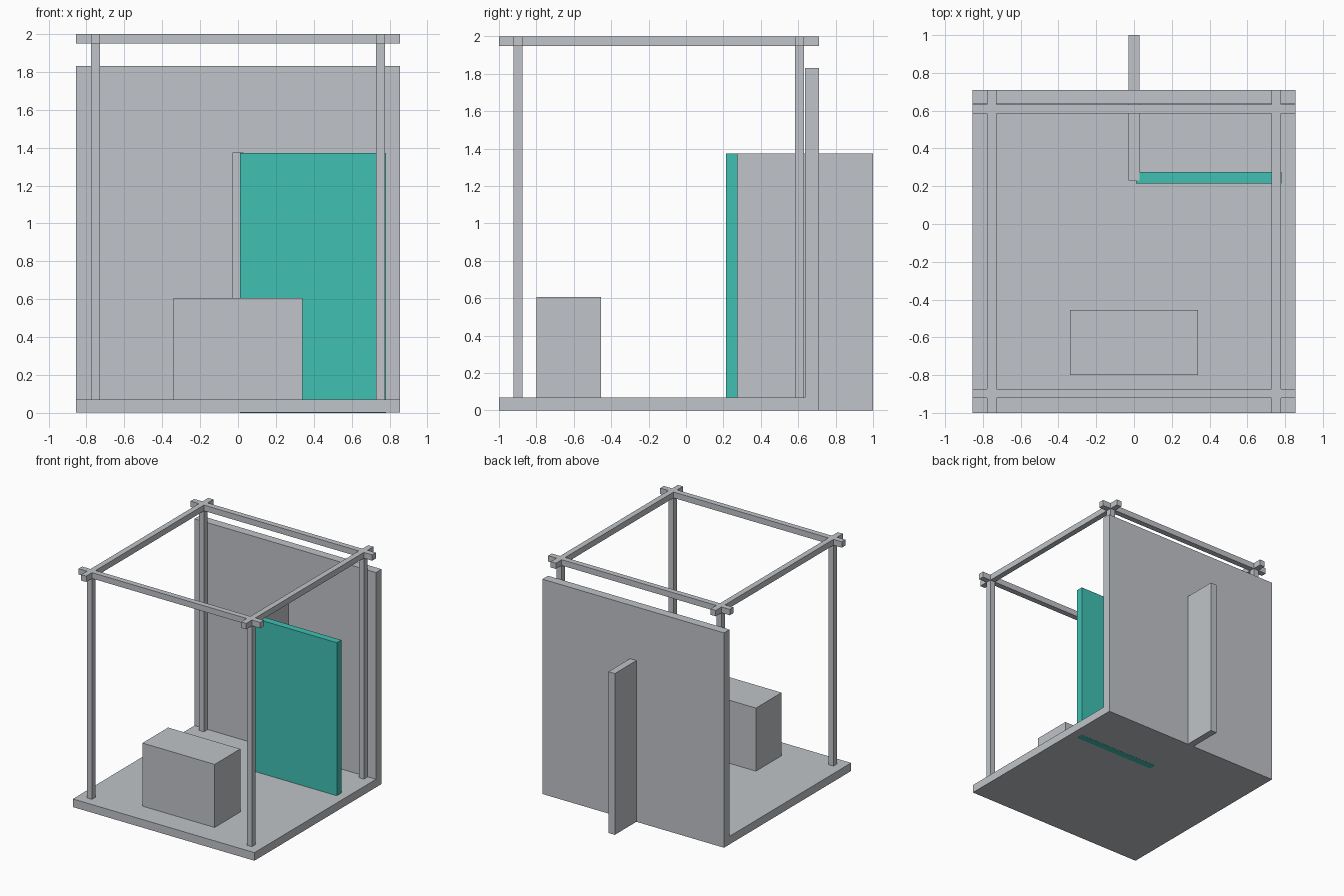
import bpy
import bmesh
from mathutils import Vector

cube = bpy.data.objects.get("Cube")
if cube:
    bpy.data.objects.remove(cube, do_unlink=True)


def material(name, rgb):
    mat = bpy.data.materials.new(name)
    mat.use_nodes = True
    mat.diffuse_color = (*rgb, 1)
    mat.node_tree.nodes["Principled BSDF"].inputs["Base Color"].default_value = (*rgb, 1)
    return mat


grey = material("light grey", (0.53, 0.55, 0.58))
teal = material("teal", (0.05, 0.53, 0.45))


def box(name, x, y, z, mat=grey):
    """Box spanning the (low, high) ranges on each axis."""
    low, high = (Vector(c) for c in zip(x, y, z))
    bm = bmesh.new()
    bmesh.ops.create_cube(bm, size=1)
    bmesh.ops.scale(bm, vec=high - low, verts=bm.verts)
    bmesh.ops.translate(bm, vec=(low + high) / 2, verts=bm.verts)
    mesh = bpy.data.meshes.new(name)
    bm.to_mesh(mesh)
    bm.free()
    mesh.materials.append(mat)
    obj = bpy.data.objects.new(name, mesh)
    bpy.context.collection.objects.link(obj)
    return obj


def around(centre, half=0.024):
    return (centre - half, centre + half)


WIDTH = (-0.855, 0.855)
DEPTH = (-1.0, 0.71)
FLOOR_TOP = 0.07
MID_Y = -0.145      # centre of the square floor
POST = 0.753        # post distance from the floor centre
BEAM = (1.95, 2.0)

# Floor and back wall
box("floor", WIDTH, DEPTH, (0.001, FLOOR_TOP))
box("back_wall", WIDTH, (0.635, 0.71), (0.001, 1.83))

# Counter block
box("counter", (-0.34, 0.34), (-0.8, -0.455), (FLOOR_TOP, 0.607))

# Fin wall passing through the back wall, and coloured partition
box("fin_wall", (-0.03, 0.03), (0.23, 1.0), (0.001, 1.374))
box("partition", (0.01, 0.78), (0.215, 0.275), (0, 1.373), teal)

# Corner posts and crossing roof beams
for side, x in (("right", -POST), ("left", POST)):
    for end, y in (("front", MID_Y - POST), ("back", MID_Y + POST)):
        box(f"{end}_{side}_post", around(x), around(y), (FLOOR_TOP, BEAM[0]))
    box(f"{side}_beam", around(x), DEPTH, BEAM)
for end, y in (("front", MID_Y - POST), ("back", MID_Y + POST)):
    box(f"{end}_beam", WIDTH, around(y), BEAM)
